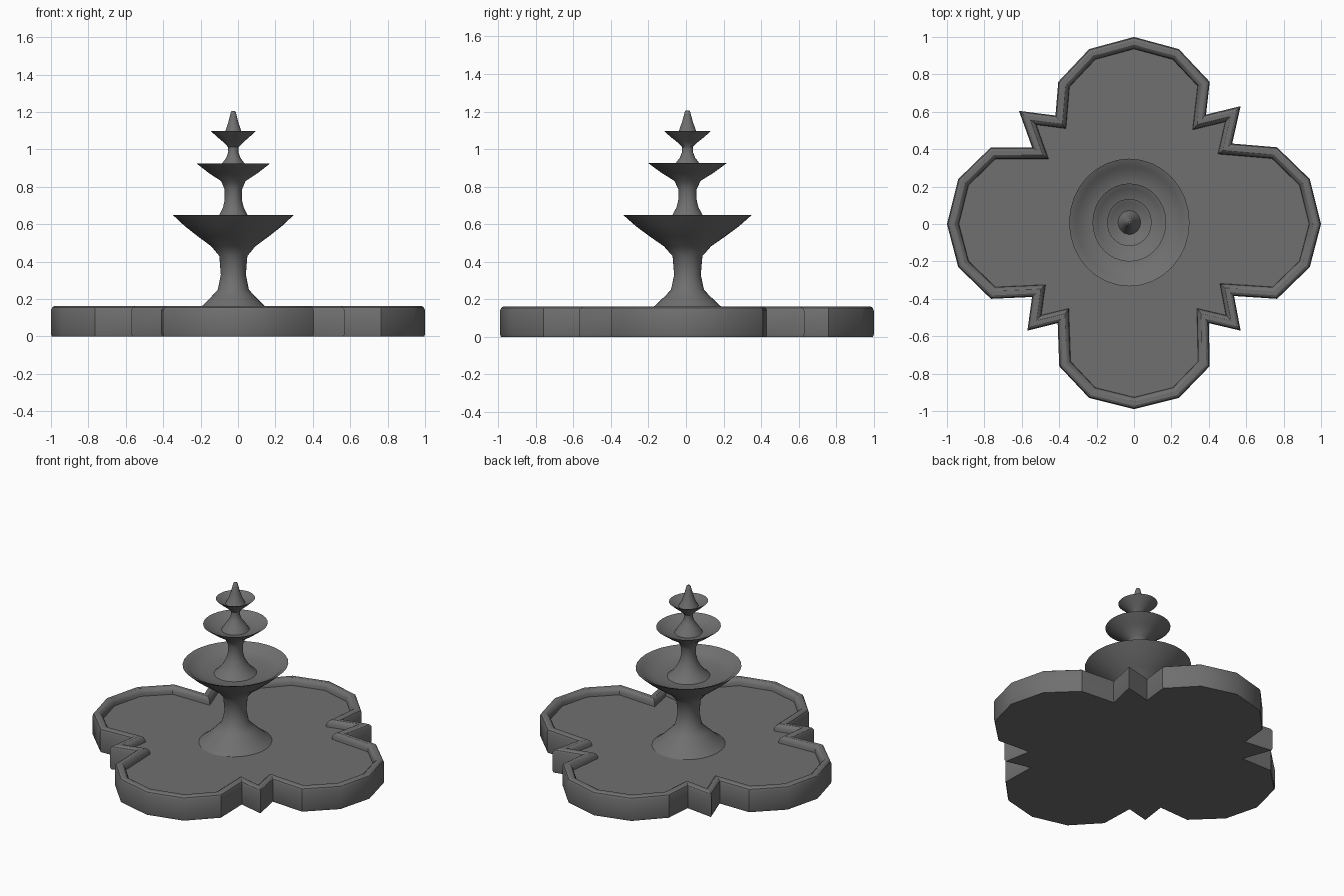
import bpy, bmesh, math
from mathutils import Vector

if "Cube" in bpy.data.objects:
    bpy.data.objects.remove(bpy.data.objects["Cube"])

stone = bpy.data.materials.new("dark_stone")
stone.diffuse_color = (0.16, 0.16, 0.16, 1)
stone.use_nodes = True
stone.node_tree.nodes["Principled BSDF"].inputs["Base Color"].default_value = stone.diffuse_color


def finish(name, bm, angle):
    bmesh.ops.recalc_face_normals(bm, faces=bm.faces)
    me = bpy.data.meshes.new(name)
    bm.to_mesh(me)
    bm.free()
    me.materials.append(stone)
    ob = bpy.data.objects.new(name, me)
    bpy.context.collection.objects.link(ob)
    bpy.ops.object.select_all(action='DESELECT')
    ob.select_set(True)
    bpy.context.view_layer.objects.active = ob
    bpy.ops.object.shade_smooth_by_angle(angle=math.radians(angle))
    return ob


def inset(points, d):
    """Mitred inward offset of a counter-clockwise outline."""
    out = []
    for i, p in enumerate(points):
        a = (p - points[i - 1]).normalized()
        b = (points[(i + 1) % len(points)] - p).normalized()
        na, nb = Vector((-a.y, a.x)), Vector((-b.y, b.x))
        out.append(p + (na + nb) * (d / (1 + na.dot(nb))))
    return out


def skin(bm, rings):
    """Bridge stacked rings with quads and cap both ends."""
    for lo, hi in zip(rings, rings[1:]):
        for k in range(len(lo)):
            n = (k + 1) % len(lo)
            bm.faces.new((lo[k], lo[n], hi[n], hi[k]))
    caps = [bm.faces.new(rings[0][::-1]), bm.faces.new(rings[-1])]
    bm.normal_update()
    bmesh.ops.triangulate(bm, faces=caps)


def lathe(name, profile, segments=32):
    """Slightly oval turned part around the fountain axis."""
    bm = bmesh.new()
    turns = [2 * math.pi * k / segments for k in range(segments)]
    skin(bm, [[bm.verts.new((-0.025 + r * math.cos(t), 0.008 + 1.06 * r * math.sin(t), z))
               for t in turns] for r, z in profile])
    return finish(name, bm, 42)


# Basin: four faceted lobes with a pointed notch between each pair
outline = [(1, 0), (0.94, 0.24), (0.765, 0.41), (0.525, 0.43), (0.57, 0.63), (0.385, 0.585),
           (0.405, 0.76), (0.24, 0.935), (0, 1), (-0.24, 0.935), (-0.405, 0.76), (-0.42, 0.58),
           (-0.615, 0.605), (-0.545, 0.41), (-0.765, 0.41), (-0.94, 0.24), (-1, 0), (-0.94, -0.23),
           (-0.765, -0.40), (-0.545, -0.39), (-0.57, -0.57), (-0.408, -0.53), (-0.40, -0.76),
           (-0.24, -0.93), (0, -0.99), (0.24, -0.93), (0.405, -0.76), (0.40, -0.53),
           (0.57, -0.57), (0.535, -0.385), (0.765, -0.40), (0.94, -0.23)]
outline = [Vector(p) for p in outline]
# Rounded rim section: inward distance, height
rim = [(0.004, 0), (0, 0.012), (0, 0.14), (0.006, 0.155), (0.018, 0.163), (0.04, 0.163),
       (0.052, 0.155), (0.06, 0.138), (0.062, 0.118)]
bm = bmesh.new()
skin(bm, [[bm.verts.new((p.x, p.y, z)) for p in inset(outline, d)] for d, z in rim])
finish("basin", bm, 32)

# Lower pedestal and large bowl
lathe("lower_tier", [(0.227, 0.115), (0.195, 0.138), (0.165, 0.165), (0.115, 0.215), (0.083, 0.25),
                     (0.067, 0.33), (0.075, 0.43), (0.118, 0.482), (0.19, 0.535), (0.26, 0.59),
                     (0.322, 0.648), (0.285, 0.632), (0.265, 0.612), (0.20, 0.597), (0.13, 0.587)])
# Middle pedestal and bowl
lathe("middle_tier", [(0.13, 0.587), (0.10, 0.615), (0.076, 0.648), (0.055, 0.69), (0.046, 0.73),
                      (0.046, 0.785), (0.065, 0.83), (0.13, 0.873), (0.197, 0.925), (0.17, 0.912),
                      (0.155, 0.900), (0.085, 0.885)])
# Upper pedestal and small bowl
lathe("upper_tier", [(0.085, 0.885), (0.06, 0.925), (0.038, 0.955), (0.027, 0.985), (0.028, 1.012),
                     (0.055, 1.04), (0.085, 1.065), (0.119, 1.097), (0.10, 1.09), (0.06, 1.065)])
# Finial spout
lathe("finial", [(0.06, 1.065), (0.042, 1.1), (0.027, 1.145), (0.018, 1.18), (0.013, 1.2),
                 (0.007, 1.206)])
